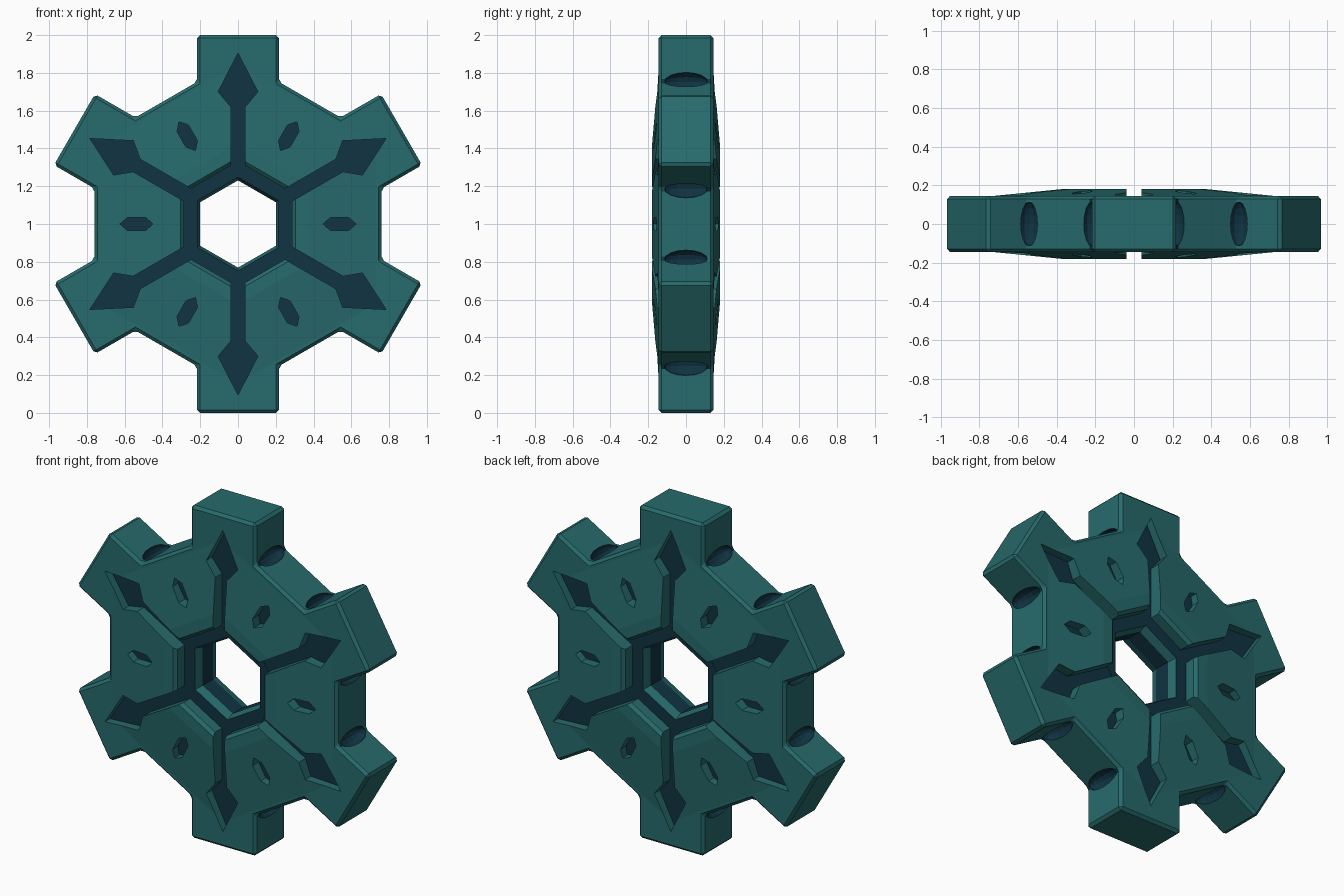
import bpy, bmesh
from math import sin, cos, pi, hypot
from mathutils import Matrix

old = bpy.data.objects.get("Cube")
if old:
    bpy.data.objects.remove(old, do_unlink=True)


def material(name, color):
    m = bpy.data.materials.new(name)
    m.use_nodes = True
    m.diffuse_color = (*color, 1)
    m.node_tree.nodes["Principled BSDF"].inputs["Base Color"].default_value = (*color, 1)
    return m


teal = material("teal shell", (0.02, 0.145, 0.15))
navy = material("dark blue core", (0.005, 0.033, 0.054))


def turn(pts, k):
    """Rotate flat (x, z) points by k sixths of a circle."""
    c, s = cos(k * pi / 3), sin(k * pi / 3)
    return [(x * c - z * s, x * s + z * c) for x, z in pts]


def hexagon(apothem):
    r = apothem / cos(pi / 6)
    return [p for k in range(6) for p in turn([(0, r)], k)]


def loft(bm, *rings):
    """Closed solid through (y, points) rings."""
    loops = [[bm.verts.new((x, y, z)) for x, z in pts] for y, pts in rings]
    n = len(loops[0])
    for a, b in zip(loops, loops[1:]):
        for i in range(n):
            j = (i + 1) % n
            bm.faces.new((a[i], a[j], b[j], b[i]))
    bm.faces.new(loops[0])
    bm.faces.new(loops[-1])


def make(name, bm):
    bmesh.ops.recalc_face_normals(bm, faces=bm.faces)
    me = bpy.data.meshes.new(name)
    bm.to_mesh(me)
    bm.free()
    ob = bpy.data.objects.new(name, me)
    bpy.context.collection.objects.link(ob)
    return ob


# Six-armed body with chamfered edges
HALF, ARM, FLAT = 0.145, 0.217, 0.76
CORNER = (FLAT - ARM / 2) / cos(pi / 6)
arm = [(ARM, CORNER), (ARM, 1), (-ARM, 1), (-ARM, CORNER)]
outline = [p for k in range(6) for p in turn(arm, k)]
bm = bmesh.new()
loft(bm, (-HALF, outline), (HALF, outline))
body = make("hex_gear_body", bm)
bevel = body.modifiers.new("chamfer", "BEVEL")
bevel.width = 0.016
bevel.segments = 1
bevel.limit_method = "ANGLE"

# Raised faceted centre on both faces
bm = bmesh.new()
loft(bm, (-0.181, hexagon(0.37)), (-0.144, hexagon(0.74)),
     (0.144, hexagon(0.74)), (0.181, hexagon(0.37)))
bulge = make("raised_centre", bm)

# Hexagonal hole, flared at both ends
bm = bmesh.new()
loft(bm, (-0.22, hexagon(0.251)), (-0.05, hexagon(0.2)),
     (0.05, hexagon(0.2)), (0.22, hexagon(0.251)))
hole = make("hole_cutter", bm)

# Ring recess around the hole, front and back
bm = bmesh.new()
for s in (-1, 1):
    loft(bm, (s * 0.1, hexagon(0.287)), (s * 0.163, hexagon(0.287)), (s * 0.21, hexagon(0.334)))
ring = make("ring_cutter", bm)

# Arrow grooves, slots and corner dimples
half_arrow = [(0.038, 0.29), (0.038, 0.62), (0.105, 0.7)]
arrow = half_arrow + [(0, 0.905)] + [(-x, z) for x, z in reversed(half_arrow)]
slot = [(0.45, 0), (0.49, 0.035), (0.585, 0.035), (0.625, 0), (0.585, -0.035), (0.49, -0.035)]
DIMPLE, TALL = 0.05, 0.115
corners = []
bm = bmesh.new()
for k in range(6):
    for s in (-1, 1):
        loft(bm, (s * 0.098, turn(arrow, k)), (s * 0.25, turn(arrow, k)))
        loft(bm, (s * 0.11, turn(slot, k)), (s * 0.25, turn(slot, k)))
        x, z = turn([(s * ARM, CORNER)], k)[0]
        corners.append((x, z))
        place = (Matrix.Translation((x, 0, z)) @ Matrix.Diagonal((DIMPLE, TALL, DIMPLE, 1))
                 @ Matrix.Rotation(pi / 2, 4, "X"))
        bmesh.ops.create_uvsphere(bm, u_segments=12, v_segments=8, radius=1, matrix=place)
details = make("detail_cutter", bm)

# Combine the solids
for tool, op in ((bulge, "UNION"), (hole, "DIFFERENCE"), (ring, "DIFFERENCE"), (details, "DIFFERENCE")):
    tool.hide_render = True
    mod = body.modifiers.new(tool.name, "BOOLEAN")
    mod.operation = op
    mod.solver = "EXACT"
    mod.object = tool
bpy.context.view_layer.update()
graph = bpy.context.evaluated_depsgraph_get()
result = bpy.data.meshes.new_from_object(body.evaluated_get(graph))
body.modifiers.clear()
body.data = result
for tool in (bulge, hole, ring, details):
    bpy.data.objects.remove(tool, do_unlink=True)

# Dark colour on recess floors, hole lining and corner dimples
result.materials.clear()
result.materials.append(teal)
result.materials.append(navy)
for f in result.polygons:
    x, y, z = f.center
    floor = abs(f.normal.y) > 0.99 and abs(y) < 0.13
    lining = hypot(x, z) < 0.25 and abs(f.normal.y) < 0.05 and abs(y) < 0.04
    dimple = any(((x - a) ** 2 + (z - b) ** 2) / DIMPLE ** 2 + (y / TALL) ** 2 < 1.02
                 for a, b in corners)
    f.material_index = int(floor or lining or dimple)
    f.use_smooth = False
result.transform(Matrix.Translation((0, 0, 1)))
